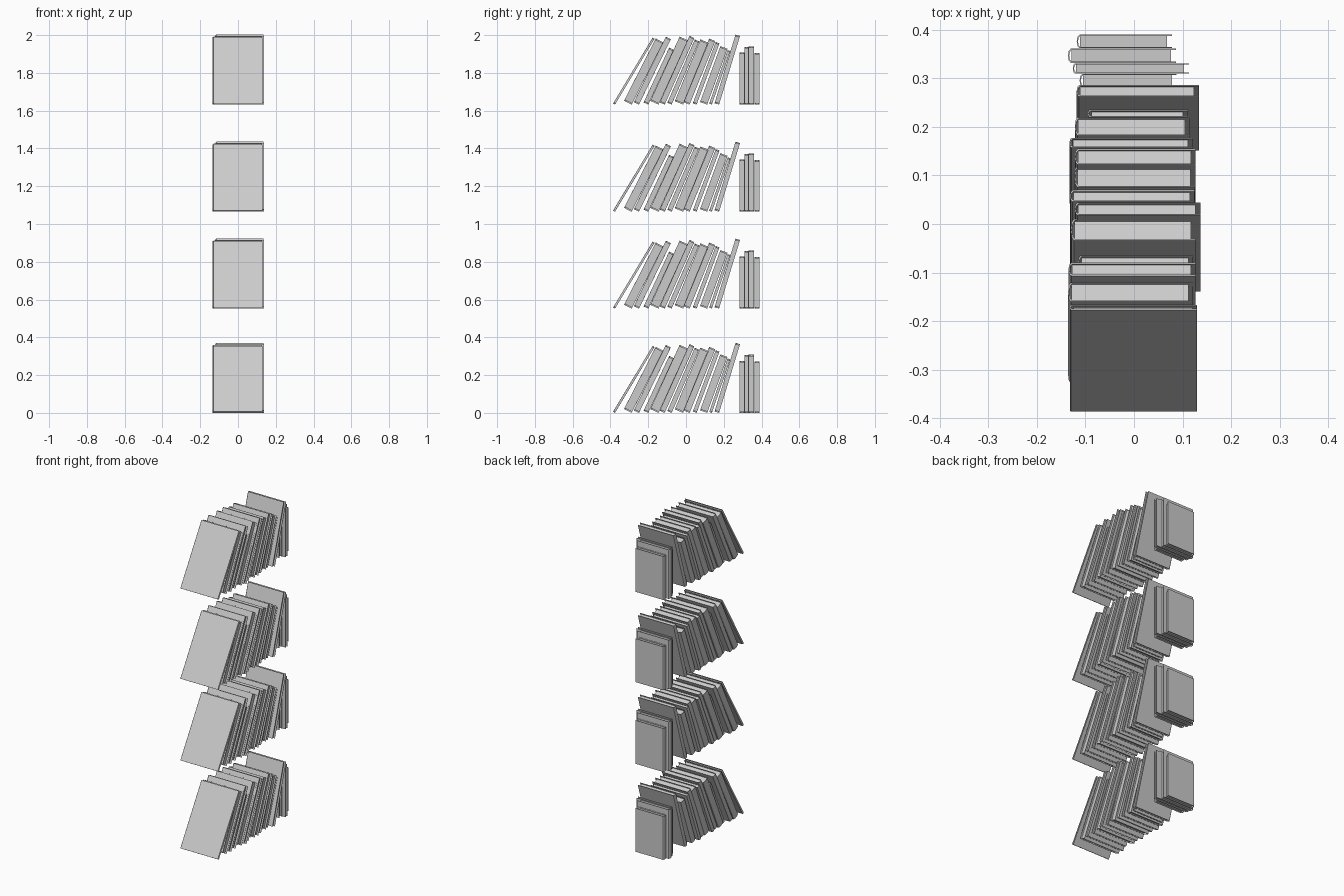
import bpy, bmesh
from math import radians, sin, cos
from mathutils import Matrix

if "Cube" in bpy.data.objects:
    bpy.data.objects.remove(bpy.data.objects["Cube"])

# Leaning and upright books: foot y (front-bottom corner on the shelf), lean in degrees,
# thickness, height, spine x, fore-edge x
BOOKS = [
    (-0.376, 31.0, 0.012, 0.407, -0.132, 0.130),
    (-0.288, 27.0, 0.045, 0.370, -0.136, 0.122),
    (-0.249, 26.0, 0.030, 0.386, -0.135, 0.127),
    (-0.200, 25.0, 0.027, 0.320, -0.115, 0.122),
    (-0.145, 24.5, 0.048, 0.374, -0.130, 0.127),
    (-0.113, 24.0, 0.028, 0.386, -0.122, 0.137),
    (-0.076, 23.5, 0.025, 0.365, -0.132, 0.125),
    (-0.015, 22.5, 0.048, 0.354, -0.123, 0.126),
    (0.019, 22.0, 0.035, 0.363, -0.122, 0.127),
    (0.056, 20.5, 0.021, 0.346, -0.133, 0.121),
    (0.112, 20.0, 0.040, 0.315, -0.122, 0.115),
    (0.137, 19.0, 0.015, 0.300, -0.095, 0.111),
    (0.175, 17.0, 0.025, 0.380, -0.118, 0.134),
    (0.309, 0.0, 0.027, 0.276, -0.112, 0.088),
    (0.331, 0.0, 0.021, 0.306, -0.126, 0.113),
    (0.361, 0.0, 0.029, 0.308, -0.136, 0.086),
    (0.390, 0.0, 0.028, 0.273, -0.118, 0.078),
]
SHELF_Z = [0.0, 0.552, 1.065, 1.632]
BOARD = 0.0025   # cover board thickness
LIP = 0.006      # cover overhang beyond the pages


def prism(bm, outline, z0, z1):
    """Extrude an xy outline from z0 to z1."""
    face = bm.faces.new([bm.verts.new((x, y, z0)) for x, y in outline])
    up = bmesh.ops.extrude_face_region(bm, geom=[face])["geom"]
    bmesh.ops.translate(bm, vec=(0, 0, z1 - z0),
                        verts=[v for v in up if isinstance(v, bmesh.types.BMVert)])


def spine_arc(x, t, inset):
    """Gently rounded spine, listed from the back board to the front board."""
    bulge = min(0.006, t * 0.2)
    return [(x + bulge * (1 - sin(radians(a))) + inset,
             -t / 2 + (t / 2 - inset) * cos(radians(a)))
            for a in (0, 45, 90, 135, 180)]


def book_mesh(name, foot, lean, t, h, x0, x1):
    bm = bmesh.new()
    # Case: two boards joined by the rounded spine
    outer = [(x1, 0)] + spine_arc(x0, t, 0) + [(x1, -t)]
    inner = [(x1, -BOARD)] + spine_arc(x0, t, BOARD) + [(x1, -t + BOARD)]
    prism(bm, outer + inner[::-1], 0, h)
    # Page block
    pages = [(x1 - 0.010, -BOARD), (x0 + 0.007, -BOARD),
             (x0 + 0.007, -t + BOARD), (x1 - 0.010, -t + BOARD)]
    prism(bm, pages, LIP, h - LIP)
    # Tip the book about its lower back edge
    bm.transform(Matrix.Translation((0, foot, 0)) @ Matrix.Rotation(radians(-lean), 4, 'X'))
    bmesh.ops.recalc_face_normals(bm, faces=bm.faces)
    mesh = bpy.data.meshes.new(name)
    bm.to_mesh(mesh)
    bm.free()
    return mesh


# Four identical rows of books, sharing mesh data
for i, spec in enumerate(BOOKS, 1):
    mesh = book_mesh(f"book_{i:02d}", *spec)
    for row, z in enumerate(SHELF_Z, 1):
        ob = bpy.data.objects.new(f"row_{row}_book_{i:02d}", mesh)
        ob.location.z = z
        bpy.context.collection.objects.link(ob)
